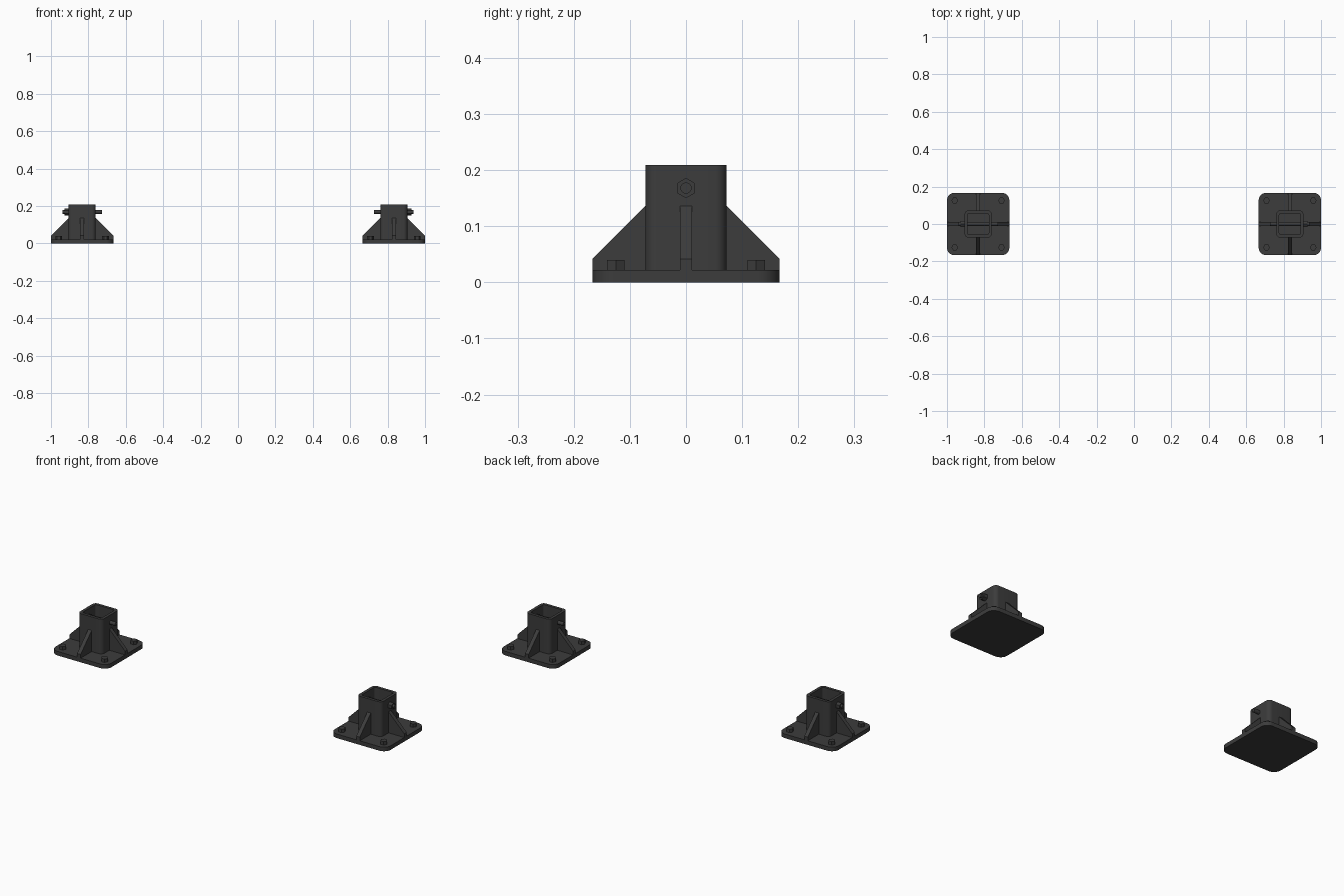
import bpy, bmesh
from math import pi, cos, sin
from mathutils import Matrix

if "Cube" in bpy.data.objects:
    bpy.data.objects.remove(bpy.data.objects["Cube"])

PLATE_H = 0.022
TUBE_TOP = 0.209

mat = bpy.data.materials.new("dark_steel")
mat.diffuse_color = (0.045, 0.045, 0.045, 1)
mat.use_nodes = True
mat.node_tree.nodes["Principled BSDF"].inputs["Base Color"].default_value = mat.diffuse_color


def finish(bm, name, loc, smooth=False):
    bmesh.ops.recalc_face_normals(bm, faces=bm.faces[:])
    me = bpy.data.meshes.new(name)
    bm.to_mesh(me)
    bm.free()
    me.materials.append(mat)
    ob = bpy.data.objects.new(name, me)
    ob.location = loc
    bpy.context.collection.objects.link(ob)
    if smooth:
        bpy.ops.object.select_all(action='DESELECT')
        ob.select_set(True)
        bpy.context.view_layer.objects.active = ob
        bpy.ops.object.shade_smooth_by_angle(angle=0.6)
    return ob


def rounded_square(half, r, n=8):
    c = half - r
    pts = []
    for k, (sx, sy) in enumerate([(1, 1), (-1, 1), (-1, -1), (1, -1)]):
        for i in range(n + 1):
            a = (k + i / n) * pi / 2
            pts.append((sx * c + r * cos(a), sy * c + r * sin(a)))
    return pts


def loop(bm, pts, z):
    return [bm.verts.new((x, y, z)) for x, y in pts]


def bridge(bm, a, b):
    n = len(a)
    for i in range(n):
        bm.faces.new((a[i], a[(i + 1) % n], b[(i + 1) % n], b[i]))


def base_plate(name, x):
    bm = bmesh.new()
    pts = rounded_square(1 / 6, 0.04)
    lo, hi = loop(bm, pts, 0), loop(bm, pts, PLATE_H)
    bridge(bm, lo, hi)
    bm.faces.new(lo)
    bm.faces.new(hi)
    finish(bm, name, (x, 0, 0), True)


def socket(name, x):
    bm = bmesh.new()
    out, inn = rounded_square(0.0725, 0.021), rounded_square(0.057, 0.01)
    rings = [loop(bm, p, z) for p, z in
             [(out, PLATE_H), (out, TUBE_TOP), (inn, TUBE_TOP), (inn, PLATE_H)]]
    for i in range(4):
        bridge(bm, rings[i], rings[(i + 1) % 4])
    finish(bm, name, (x, 0, 0), True)


def gusset(name, x, turn):
    bm = bmesh.new()
    prof = [(0.07, PLATE_H), (1 / 6, PLATE_H), (1 / 6, 0.042),
            (0.0725, 0.136), (0.07, 0.136)]
    a = [bm.verts.new((u, -0.0105, z)) for u, z in prof]
    b = [bm.verts.new((u, 0.0105, z)) for u, z in prof]
    bridge(bm, a, b)
    bm.faces.new(a)
    bm.faces.new(b)
    bm.transform(Matrix.Rotation(turn * pi / 2, 4, 'Z'))
    finish(bm, name, (x, 0, 0))


def cylinder(name, loc, r, depth, sides, along_x=False):
    bm = bmesh.new()
    bmesh.ops.create_cone(bm, cap_ends=True, segments=sides,
                          radius1=r, radius2=r, depth=depth)
    # every hexagon has its corners along local x before turning
    if sides == 6:
        a = max(bm.verts, key=lambda v: v.co.x)
        if a.co.x < r * 0.95:
            bm.transform(Matrix.Rotation(pi / 6, 4, 'Z'))
    if along_x:
        bm.transform(Matrix.Rotation(pi / 2, 4, 'Y'))
    finish(bm, name, loc, sides > 6)


for side, s in (("left", -1), ("right", 1)):
    cx = s * 5 / 6
    base_plate(side + "_base_plate", cx)
    socket(side + "_post_socket", cx)
    for t in range(4):
        gusset(f"{side}_gusset_{t + 1}", cx, t)
    # corner anchor bolts
    n = 0
    for bx in (-1, 1):
        for by in (-1, 1):
            n += 1
            cylinder(f"{side}_anchor_bolt_{n}",
                     (cx + bx * 0.125, by * 0.125, PLATE_H + 0.0085), 0.018, 0.019, 6)
    # cross bolt with its hex nut on the outer side
    cylinder(side + "_cross_bolt", (cx, 0, 0.168), 0.01, 0.212, 24, True)
    cylinder(side + "_hex_nut", (cx + s * 0.083, 0, 0.168), 0.018, 0.024, 6, True)
